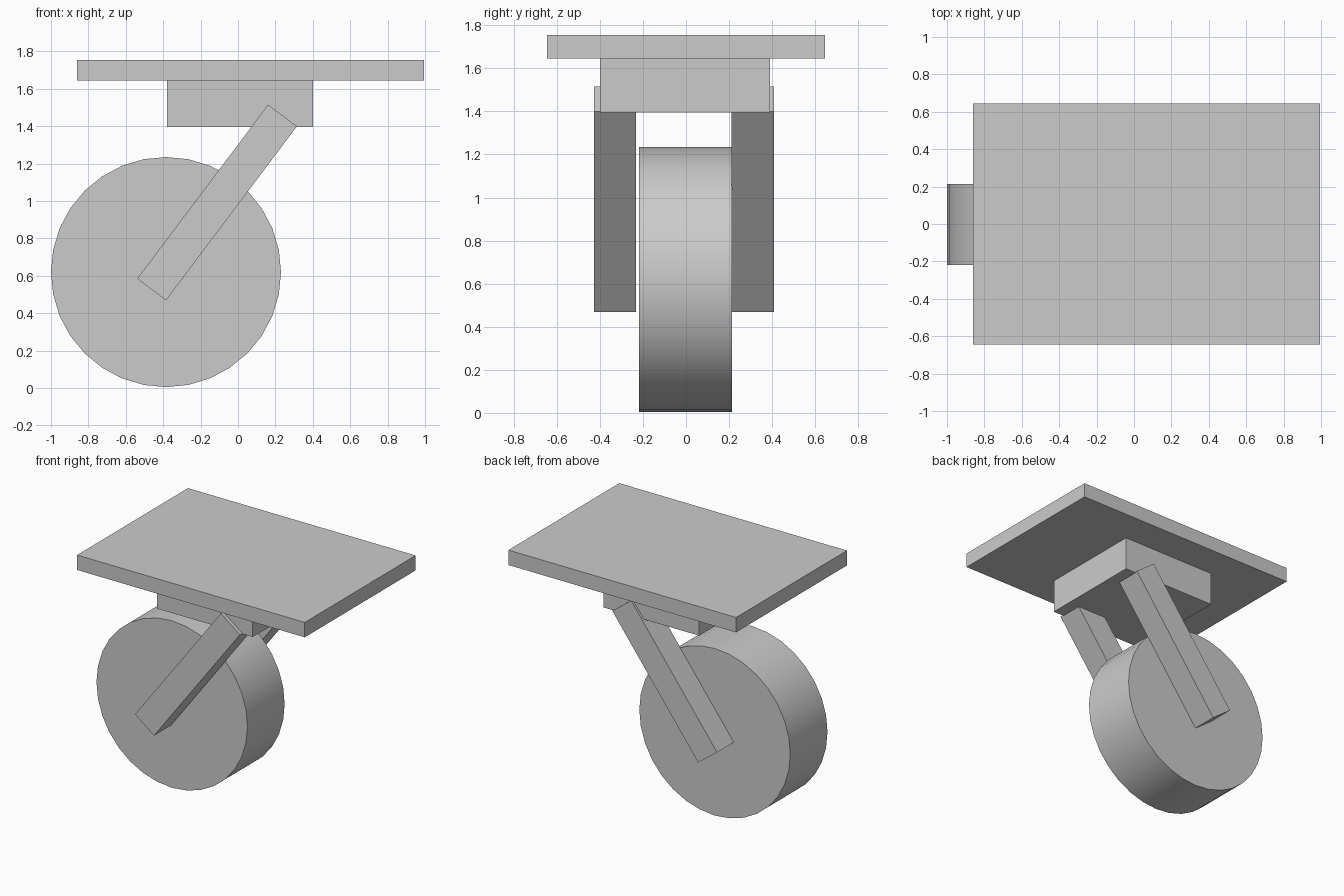
import bpy
import math

cube = bpy.data.objects.get("Cube")
if cube:
    bpy.data.objects.remove(cube, do_unlink=True)

GREY = (0.6, 0.6, 0.6, 1.0)
grey = bpy.data.materials.new("plain_grey")
grey.use_nodes = True
grey.diffuse_color = GREY
grey.node_tree.nodes["Principled BSDF"].inputs["Base Color"].default_value = GREY


def finish(name):
    obj = bpy.context.object
    obj.name = name
    obj.data.materials.append(grey)
    return obj


def box(name, center, size, tilt=0.0):
    bpy.ops.mesh.primitive_cube_add(size=1, location=center, rotation=(0, tilt, 0))
    obj = finish(name)
    obj.scale = size
    return obj


# Mounting plate and the swivel block under it
box("mounting_plate", (0.068, 0, 1.70), (1.855, 1.29, 0.11))
box("swivel_block", (0.01, -0.005, 1.52), (0.78, 0.79, 0.25))

# Slanted fork arms on both sides of the wheel
for name, y in (("right_fork_arm", -0.33), ("left_fork_arm", 0.31)):
    box(name, (-0.112, y, 0.992), (0.193, 0.196, 1.164), tilt=0.645)

# Wheel with flat sides and a smooth tread
bpy.ops.mesh.primitive_cylinder_add(
    vertices=32, radius=0.615, depth=0.433,
    location=(-0.385, -0.002, 0.62), rotation=(math.pi / 2, 0, 0))
finish("wheel")
bpy.ops.object.shade_smooth_by_angle(angle=math.radians(30))
